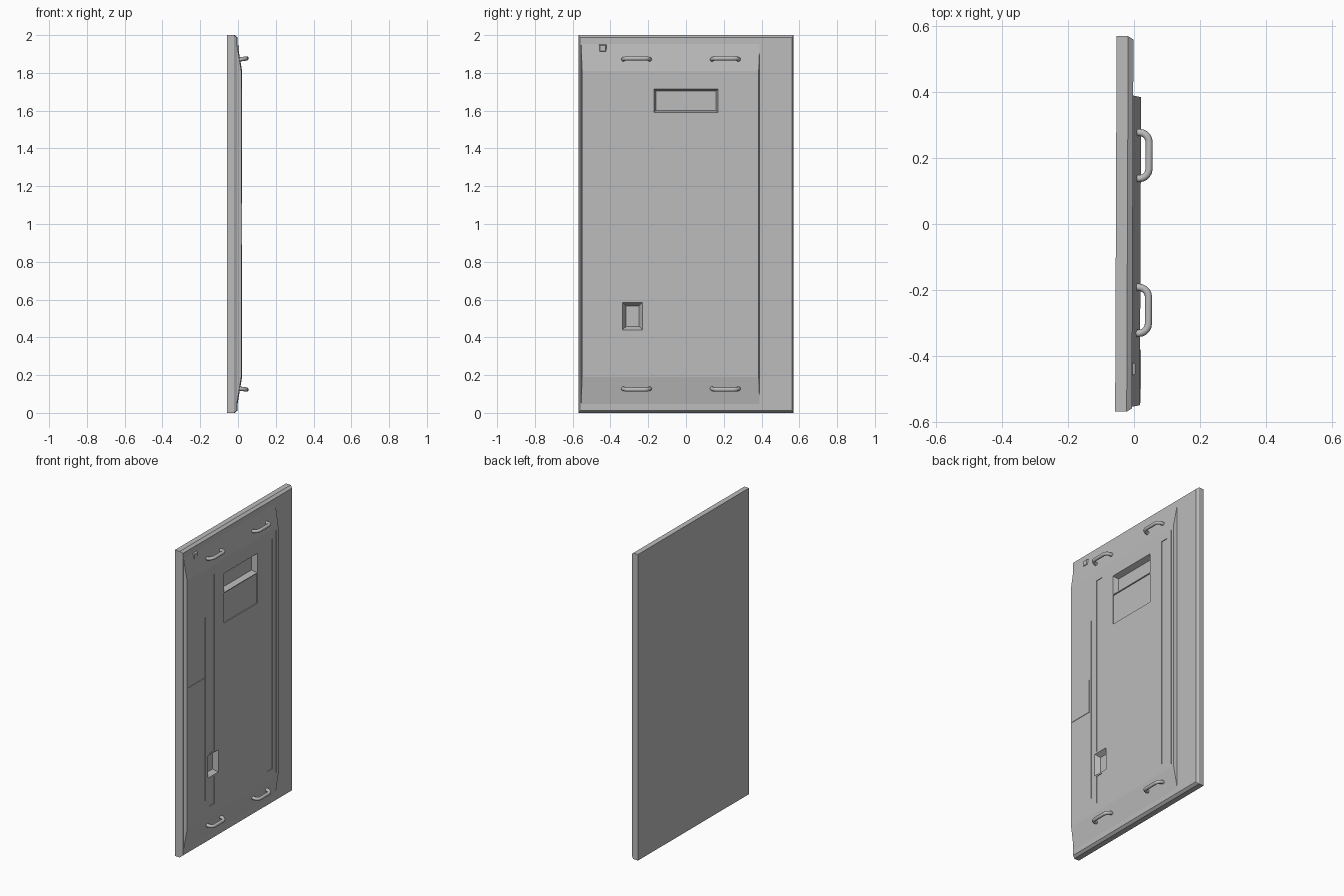
import bpy, bmesh, math
from mathutils import Vector

cube = bpy.data.objects.get("Cube")
if cube:
    bpy.data.objects.remove(cube, do_unlink=True)

grey = bpy.data.materials.new("panel grey")
grey.use_nodes = True
colour = (0.5, 0.5, 0.5, 1)
grey.diffuse_color = colour
grey.node_tree.nodes["Principled BSDF"].inputs["Base Color"].default_value = colour

TILT = -0.004  # the whole panel stands very slightly turned


def finish(name, bm):
    bmesh.ops.recalc_face_normals(bm, faces=bm.faces)
    mesh = bpy.data.meshes.new(name)
    bm.to_mesh(mesh)
    bm.free()
    mesh.materials.append(grey)
    ob = bpy.data.objects.new(name, mesh)
    bpy.context.collection.objects.link(ob)
    ob.rotation_euler.z = TILT
    return ob


def loft(name, layers):
    """Closed solid through rectangles given as (x, y0, y1, z0, z1)."""
    bm = bmesh.new()
    rings = [[bm.verts.new((x, y, z)) for y, z in
              ((y0, z0), (y1, z0), (y1, z1), (y0, z1))]
             for x, y0, y1, z0, z1 in layers]
    for a, b in zip(rings, rings[1:]):
        for i in range(4):
            j = (i + 1) % 4
            bm.faces.new((a[i], a[j], b[j], b[i]))
    bm.faces.new(rings[0])
    bm.faces.new(rings[-1])
    return finish(name, bm)


def combine(target, tool, operation):
    mod = target.modifiers.new(operation, 'BOOLEAN')
    mod.operation = operation
    mod.solver = 'EXACT'
    mod.object = tool
    bpy.context.view_layer.objects.active = target
    bpy.ops.object.modifier_apply(modifier=mod.name)
    bpy.data.objects.remove(tool, do_unlink=True)


def recess(y0, y1, z0, z1, depth, inset=0.0, face=0.02):
    """Cut a pocket whose walls lean inward by the inset."""
    tool = loft("cutter", [
        (face - depth, y0 + inset, y1 - inset, z0 + inset, z1 - inset),
        (face, y0, y1, z0, z1),
        (face + 0.02, y0, y1, z0, z1)])
    tool.hide_render = True
    combine(panel, tool, 'DIFFERENCE')


# Back slab with chamfered front edges
panel = loft("door_panel", [
    (-0.055, -0.57, 0.57, 0, 2),
    (-0.02, -0.57, 0.57, 0, 2),
    (-0.004, -0.56, 0.56, 0.013, 1.987)])

# Raised body with long slopes at top and bottom
raised = loft("raised_body", [
    (-0.03, -0.555, 0.39, 0.04, 1.96),
    (-0.005, -0.555, 0.39, 0.04, 1.96),
    (0.02, -0.55, 0.385, 0.19, 1.81)])
combine(panel, raised, 'UNION')

# Window: deep upper pocket, shallow lower pocket
recess(-0.17, 0.17, 1.59, 1.715, 0.035, 0.012)
recess(-0.17, 0.17, 1.39, 1.585, 0.006)
# Latch pocket
recess(-0.335, -0.23, 0.44, 0.585, 0.03, 0.018)
# Long inset strips
for y0, z0, z1 in ((-0.32, 0.25, 0.43), (-0.32, 0.595, 1.75), (0.275, 0.25, 1.75)):
    recess(y0, y0 + 0.05, z0, z1, 0.004)

# Narrow seams around the centre field
recess(-0.367, -0.363, 0.3, 1.5, 0.004)
recess(0.363, 0.367, 0.21, 1.79, 0.004)

# Thin side access plate
loft("side_plate", [(0.015, -0.545, -0.38, 0.89, 1.11),
                    (0.0225, -0.543, -0.382, 0.892, 1.108)])

# Small square keyhole plate on the upper slope
loft("key_plate", [(-0.004, -0.46, -0.42, 1.91, 1.95),
                   (0.007, -0.455, -0.425, 1.915, 1.945)])


def handle(name, y, z, rise):
    """Round bar bent into a shallow U, leaning away from the centre."""
    half, radius, sides = 0.07, 0.011, 12
    path = []
    for s in (-1, 1):
        leg = [(s * half, 0.0)]
        for k in range(6):
            a = k / 5 * math.pi / 2
            leg.append((s * (half - 0.03 + 0.03 * math.cos(a)), 0.013 + 0.03 * math.sin(a)))
        path += leg if s < 0 else leg[::-1]
    pts = [Vector((x, p, rise * x)) for p, x in path]
    side = Vector((-rise, 0, 1)).normalized()
    bm = bmesh.new()
    rings = []
    for i, p in enumerate(pts):
        tangent = (pts[min(i + 1, len(pts) - 1)] - pts[max(i - 1, 0)]).normalized()
        across = tangent.cross(side).normalized()
        rings.append([bm.verts.new(p + radius * (math.cos(t) * across + math.sin(t) * side))
                      for t in (2 * math.pi * k / sides for k in range(sides))])
    for a, b in zip(rings, rings[1:]):
        for i in range(sides):
            j = (i + 1) % sides
            bm.faces.new((a[i], a[j], b[j], b[i]))
    bm.faces.new(rings[0])
    bm.faces.new(rings[-1])
    bmesh.ops.translate(bm, verts=bm.verts, vec=(0.002, y, z))
    ob = finish(name, bm)
    bpy.ops.object.select_all(action='DESELECT')
    ob.select_set(True)
    bpy.context.view_layer.objects.active = ob
    bpy.ops.object.shade_smooth_by_angle(angle=math.radians(40))


# Four grab handles
for level, z, rise in (("upper", 1.87, 0.15), ("lower", 0.13, -0.15)):
    for place, y in (("near", -0.262), ("far", 0.208)):
        handle(f"{level}_{place}_handle", y, z, rise)
